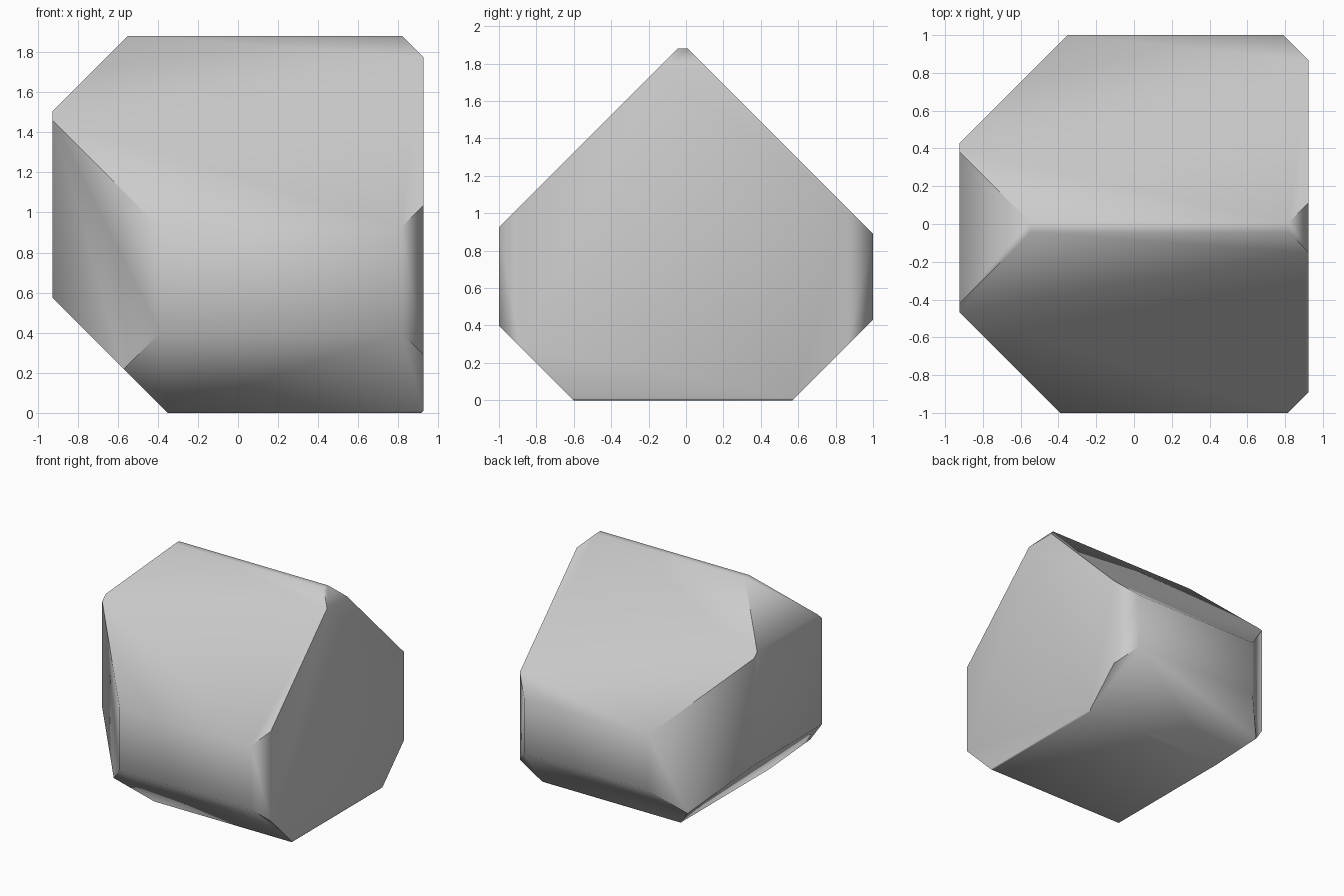
import bpy, bmesh
from mathutils import Vector

if "Cube" in bpy.data.objects:
    bpy.data.objects.remove(bpy.data.objects["Cube"])

# block: full bounding box of the rock
bm = bmesh.new()
bmesh.ops.create_cube(bm, size=1.0)
for v in bm.verts:
    v.co = Vector((v.co.x * 1.85, v.co.y * 2.0, (v.co.z + 0.5) * 1.88))

# chamfers: each 45 degree cut keeps the side where normal . p <= limit
cuts = [
    ((-1, 0, 1), 2.43), ((1, 0, 1), 2.70), ((-1, 0, -1), 0.35), ((1, 0, -1), 0.915),
    ((0, -1, 1), 1.925), ((0, 1, 1), 1.89), ((0, -1, -1), 0.60), ((0, 1, -1), 0.57),
    ((-1, 1, 0), 1.35), ((1, 1, 0), 1.79), ((-1, -1, 0), 1.39), ((1, -1, 0), 1.815),
]
for normal, limit in cuts:
    n = Vector(normal)
    cut = bmesh.ops.bisect_plane(
        bm, geom=bm.verts[:] + bm.edges[:] + bm.faces[:], dist=1e-5,
        plane_co=n * (limit / n.length_squared), plane_no=n, clear_outer=True)
    rim = [e for e in cut["geom_cut"] if isinstance(e, bmesh.types.BMEdge)]
    bmesh.ops.contextual_create(bm, geom=rim)

bmesh.ops.remove_doubles(bm, verts=bm.verts[:], dist=0.001)
bmesh.ops.recalc_face_normals(bm, faces=bm.faces[:])

mesh = bpy.data.meshes.new("rock")
bm.to_mesh(mesh)
bm.free()
rock = bpy.data.objects.new("rock", mesh)
bpy.context.collection.objects.link(rock)

# soft shading across the shallow chamfers
bpy.context.view_layer.objects.active = rock
rock.select_set(True)
bpy.ops.object.shade_smooth_by_angle(angle=0.96)
